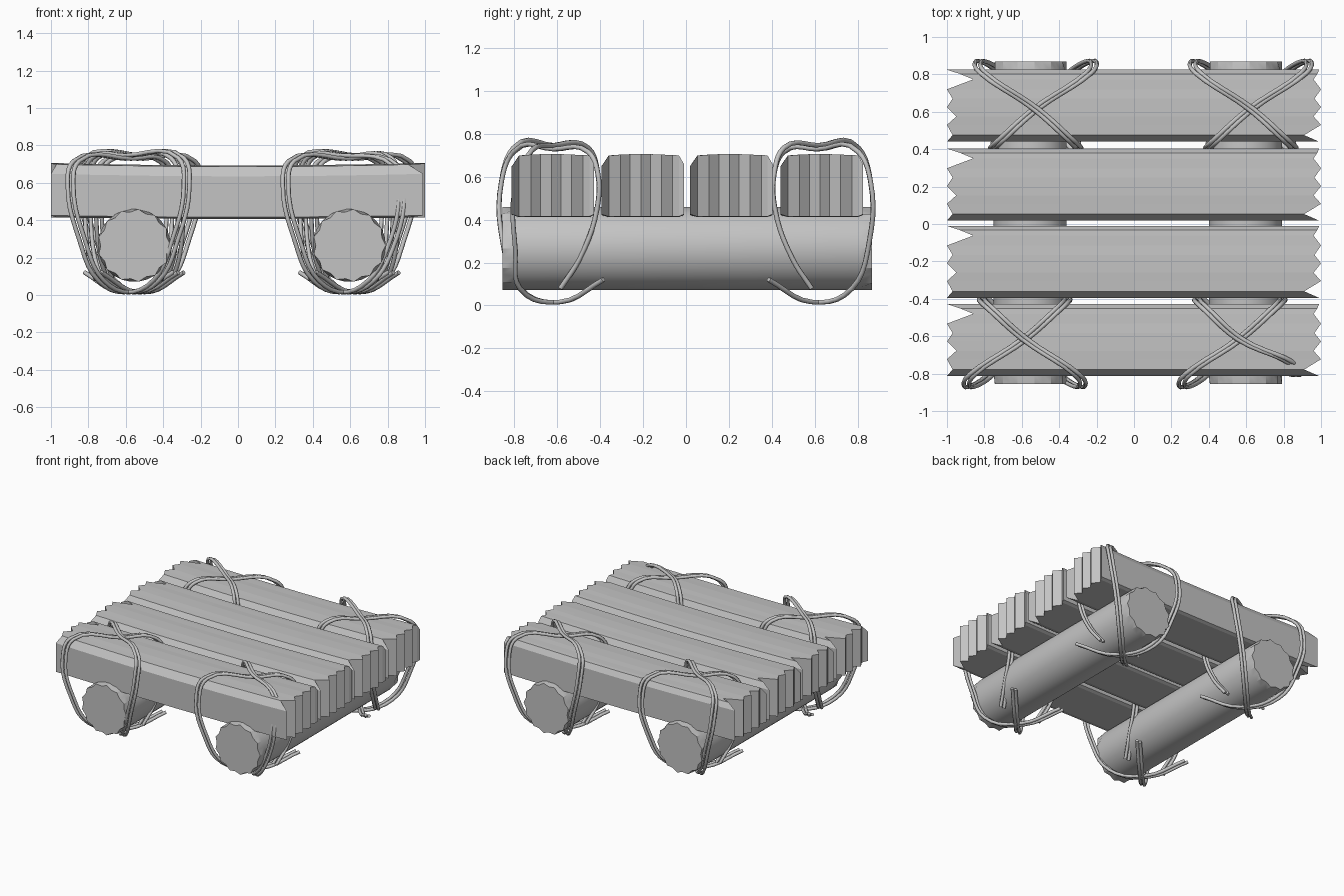
import bpy, bmesh, math

if "Cube" in bpy.data.objects:
    bpy.data.objects.remove(bpy.data.objects["Cube"])

grey = bpy.data.materials.new("plain grey")
grey.diffuse_color = (0.55, 0.55, 0.55, 1)
grey.use_nodes = True
grey.node_tree.nodes["Principled BSDF"].inputs["Base Color"].default_value = grey.diffuse_color


def finish(name, bm):
    bmesh.ops.recalc_face_normals(bm, faces=bm.faces)
    me = bpy.data.meshes.new(name)
    bm.to_mesh(me)
    bm.free()
    me.materials.append(grey)
    ob = bpy.data.objects.new(name, me)
    bpy.context.collection.objects.link(ob)
    return ob


# planks: stations across the width, each with splintered left and right ends
# (y offset, left x, right x, bottom z, top z)
STATIONS = [
    (0.000, -1.00, 0.99, 0.425, 0.648),
    (0.035, -0.97, 0.91, 0.415, 0.700),
    (0.090, -1.00, 1.00, 0.415, 0.703),
    (0.135, -0.95, 0.96, 0.415, 0.706),
    (0.185, -1.00, 1.00, 0.415, 0.706),
    (0.230, -0.97, 0.965, 0.415, 0.706),
    (0.280, -1.00, 1.00, 0.415, 0.703),
    (0.333, -0.86, 0.96, 0.415, 0.702),
    (0.362, -0.93, 0.98, 0.415, 0.700),
    (0.385, -1.00, 0.99, 0.425, 0.660),
]
CUTS = 7


def plank(name, y0):
    bm = bmesh.new()
    rings = []
    for i in range(CUTS):
        t = i / (CUTS - 1)
        top, bot = [], []
        for dy, xl, xr, zb, zt in STATIONS:
            # keep inner loops straight, only the end loops are jagged
            x = xl if i == 0 else xr if i == CUTS - 1 else -0.8 + 1.6 * (i - 1) / (CUTS - 3)
            sag = 0.014 * (1 - x * x)
            top.append(bm.verts.new((x, y0 + dy, zt - sag)))
            bot.append(bm.verts.new((x, y0 + dy, zb - sag * 0.6)))
        rings.append((top, bot))
    n = len(STATIONS)
    for (t0, b0), (t1, b1) in zip(rings, rings[1:]):
        for j in range(n - 1):
            bm.faces.new((t0[j], t1[j], t1[j + 1], t0[j + 1]))
            bm.faces.new((b0[j], b0[j + 1], b1[j + 1], b1[j]))
        for j in (0, n - 1):
            bm.faces.new((t0[j], t1[j], b1[j], b0[j]))
    for top, bot in (rings[0], rings[-1]):
        for j in range(n - 1):
            bm.faces.new((top[j], top[j + 1], bot[j + 1], bot[j]))
    finish(name, bm)


for k, y0 in enumerate((-0.813, -0.395, 0.018, 0.44)):
    plank(f"deck_plank_{k + 1}", y0)


# logs: round body with scalloped ends
def log(name, x0, zc=0.265, r=0.195, sides=26):
    bm = bmesh.new()
    rings = []
    for y, dip in ((-0.855, 0.016), (-0.805, 0), (0.815, 0), (0.868, 0.016)):
        ring = []
        for i in range(sides):
            a = 2 * math.pi * i / sides
            rr = r - dip * (i % 2)
            ring.append(bm.verts.new((x0 + rr * math.cos(a), y, zc + rr * math.sin(a))))
        rings.append(ring)
    for a, b in zip(rings, rings[1:]):
        for i in range(sides):
            j = (i + 1) % sides
            bm.faces.new((a[i], a[j], b[j], b[i]))
    bm.faces.new(rings[0])
    bm.faces.new(rings[-1])
    ob = finish(name, bm)
    bpy.context.view_layer.objects.active = ob
    ob.select_set(True)
    bpy.ops.object.shade_smooth_by_angle(angle=math.radians(20))
    ob.select_set(False)


LOGS = {"left": -0.555, "right": 0.595}
for side, x0 in LOGS.items():
    log(f"{side}_log", x0)

# rope lashing path at one corner: (sideways, inward from the log end, height)
PATH = [
    (0.22, 0.47, 0.12), (0.03, 0.27, 0.016), (-0.15, 0.08, 0.08),
    (-0.25, 0.0, 0.30), (-0.31, -0.005, 0.58), (-0.28, 0.05, 0.715),
    (0.0, 0.24, 0.728), (0.18, 0.40, 0.715), (0.225, 0.443, 0.62),
    (0.22, 0.44, 0.45), (0.20, 0.36, 0.22), (0.16, 0.27, 0.08),
]


def lashing(name, x0, end, sunk):
    cu = bpy.data.curves.new(name, 'CURVE')
    cu.dimensions = '3D'
    cu.bevel_depth = 0.012
    cu.bevel_resolution = 1
    cu.resolution_u = 5
    cu.use_fill_caps = True
    for s in (1, -1):
        for k in (-0.5, 0.5):
            sp = cu.splines.new('BEZIER')
            sp.bezier_points.add(len(PATH) - 1)
            for i, (p, (u, v, z)) in enumerate(zip(sp.bezier_points, PATH)):
                u = s * u - 0.03 + 0.03 * k
                if 5 <= i <= 7 and s < 0:
                    z += 0.018
                if sunk and s < 0 and 3 <= i <= 5:  # strand that dives into the plank
                    v, z = v + 0.06, z - 0.045
                y = end * (0.855 - v)
                p.co = (x0 - end * u, y, z)
                p.handle_left_type = p.handle_right_type = 'AUTO'
    cu.materials.append(grey)
    ob = bpy.data.objects.new(name, cu)
    bpy.context.collection.objects.link(ob)


for side, x0 in LOGS.items():
    for label, end in (("front", -1), ("back", 1)):
        lashing(f"{label}_{side}_rope", x0, end, (side, end) == ("right", -1))
